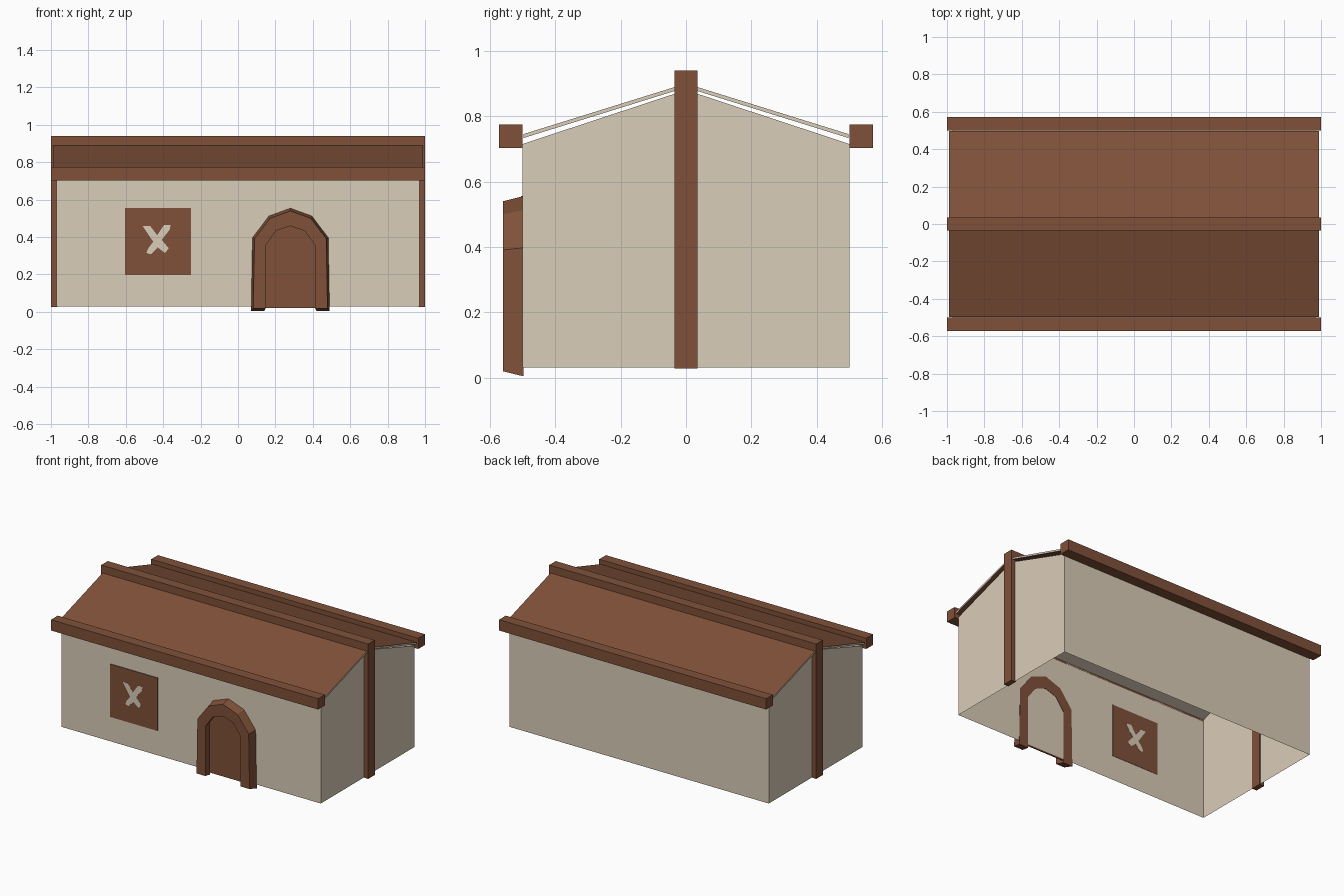
import bpy
import bmesh

cube = bpy.data.objects.get("Cube")
if cube:
    bpy.data.objects.remove(cube, do_unlink=True)


def material(name, rgb):
    m = bpy.data.materials.new(name)
    m.use_nodes = True
    m.diffuse_color = (*rgb, 1)
    m.node_tree.nodes["Principled BSDF"].inputs["Base Color"].default_value = (*rgb, 1)
    return m


wood = material("brown wood", (0.215, 0.082, 0.041))
plaster = material("beige plaster", (0.70, 0.61, 0.48))


def finish(name, bm, *mats):
    bmesh.ops.recalc_face_normals(bm, faces=bm.faces)
    mesh = bpy.data.meshes.new(name)
    bm.to_mesh(mesh)
    bm.free()
    obj = bpy.data.objects.new(name, mesh)
    bpy.context.collection.objects.link(obj)
    for m in mats:
        mesh.materials.append(m)
    return obj


def strip(bm, a, b, closed=True):
    """Join two rings of vertices with quads."""
    n = len(a)
    for i in range(n if closed else n - 1):
        j = (i + 1) % n
        bm.faces.new((a[i], a[j], b[j], b[i]))


def prism(name, outline, place, start, end, *mats):
    """Extrude an outline; place(u, v, d) gives the 3D point."""
    bm = bmesh.new()
    a, b = ([bm.verts.new(place(u, v, d)) for u, v in outline] for d in (start, end))
    strip(bm, a, b)
    bm.faces.new(a)
    bm.faces.new(b)
    return finish(name, bm, *mats)


def along_x(u, v, d):
    return (d, u, v)


def along_y(u, v, d):
    return (u, d, v)


def box(name, x, y, z, mat):
    rect = [(x[0], z[0]), (x[1], z[0]), (x[1], z[1]), (x[0], z[1])]
    return prism(name, rect, along_y, *y, mat)


# Gabled wall shell, open underneath
walls = prism("walls", [(-0.5, 0.03), (-0.5, 0.715), (0, 0.88), (0.5, 0.715), (0.5, 0.03)],
              along_x, -0.97, 0.97, plaster)
bm = bmesh.new()
bm.from_mesh(walls.data)
floor = [f for f in bm.faces if f.normal.z < -0.9]
bmesh.ops.delete(bm, geom=floor, context="FACES_ONLY")
bm.to_mesh(walls.data)
bm.free()

# Thin roof slab with pale ends
roof = prism("roof", [(-0.498, 0.733), (-0.498, 0.745), (0, 0.9), (0.498, 0.745),
                      (0.498, 0.733), (0, 0.888)], along_x, -0.99, 0.99, wood, plaster)
for face in roof.data.polygons:
    if abs(face.normal.x) > 0.9:
        face.material_index = 1

# Ridge, eave beams and gable posts
box("ridge_beam", (-1, 1), (-0.035, 0.035), (0.87, 0.94), wood)
for side, label in ((-1, "front"), (1, "back")):
    box(label + "_eave_beam", (-1, 1), (side * 0.5, side * 0.572), (0.702, 0.775), wood)
for side, label in ((-1, "right"), (1, "left")):
    box(label + "_gable_post", (side * 0.965, side), (-0.035, 0.035), (0.027, 0.94), wood)

# Window shutter with a pale painted cross
box("window_shutter", (-0.605, -0.25), (-0.505, -0.498), (0.197, 0.555), wood)
cross = [(-0.51, 0.46), (-0.47, 0.46), (-0.432, 0.41), (-0.395, 0.465), (-0.36, 0.465),
         (-0.365, 0.44), (-0.408, 0.385), (-0.37, 0.34), (-0.39, 0.315), (-0.43, 0.345),
         (-0.465, 0.308), (-0.49, 0.315), (-0.48, 0.34), (-0.453, 0.375)]
prism("window_cross", cross, along_y, -0.506, -0.497, plaster)

# Arched doorway, mirrored about its middle
MID = 0.28


def arch(half, top):
    left = [(MID - dx, z) for dx, z in half]
    right = [(MID + dx, z) for dx, z in reversed(half)]
    return left + [(MID, top)] + right


outer = arch([(0.21, 0.004), (0.203, 0.397), (0.115, 0.513)], 0.555)
inner = arch([(0.14, 0.004), (0.14, 0.36), (0.08, 0.443)], 0.47)
panel = arch([(0.14, 0.022), (0.14, 0.36), (0.08, 0.443)], 0.47)


def taper(points, scale):
    return [(MID + (x - MID) * scale, MID + (z - MID) * scale) for x, z in points]


# Door frame narrows towards the front
bm = bmesh.new()
rings = [(outer, -0.498), (taper(outer, 0.945), -0.56), (taper(inner, 0.945), -0.56), (inner, -0.498)]
loops = [[bm.verts.new((x, y, z)) for x, z in pts] for pts, y in rings]
for k in range(4):
    strip(bm, loops[k], loops[(k + 1) % 4], closed=False)
for end in (0, -1):
    bm.faces.new([loop[end] for loop in loops])
finish("door_frame", bm, wood)
prism("door_panel", panel, along_y, -0.508, -0.501, wood)
